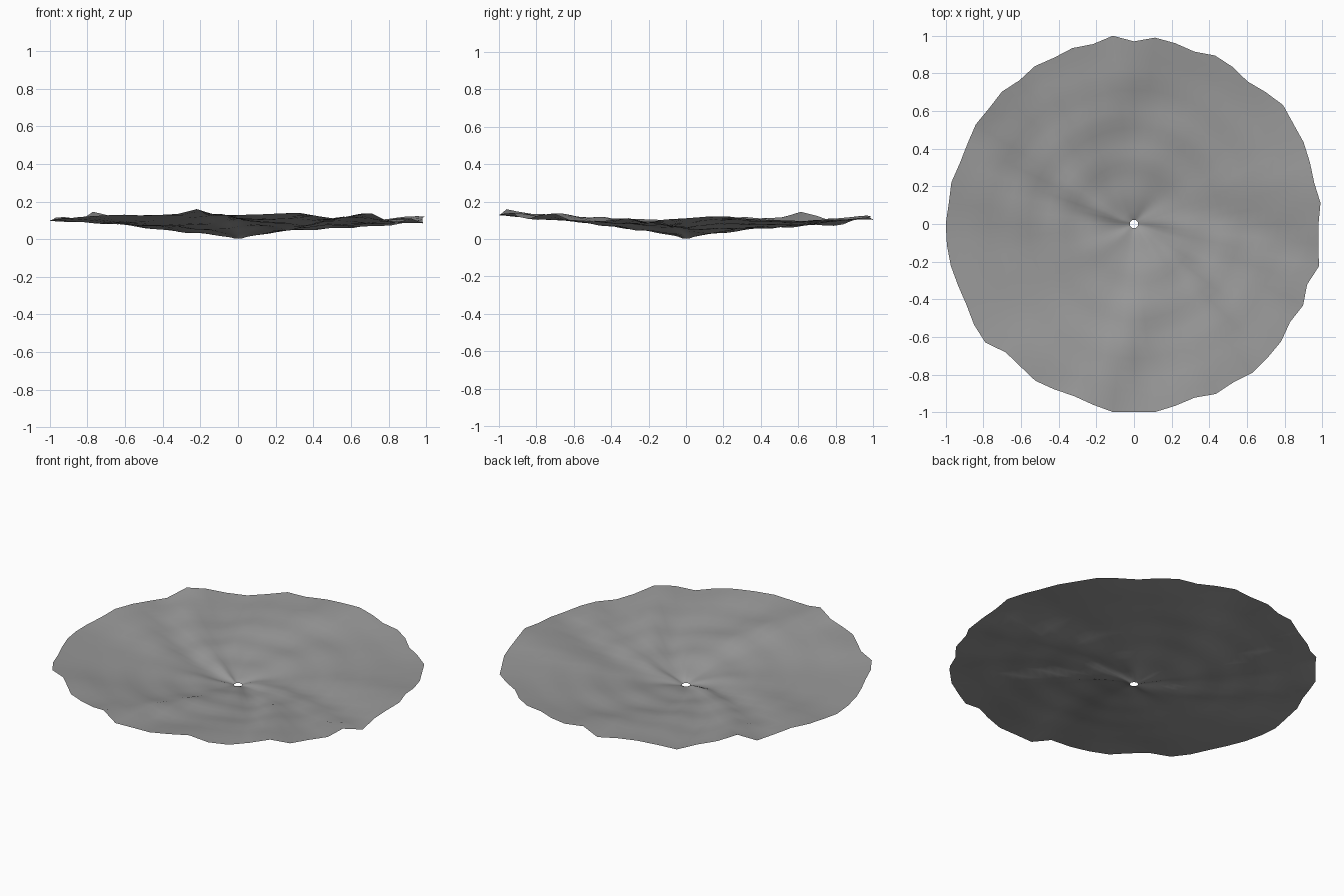
import bpy, bmesh, math

if "Cube" in bpy.data.objects:
    bpy.data.objects.remove(bpy.data.objects["Cube"])

SEG, RINGS, HOLE = 56, 22, 0.022

# ragged rim: thousandths added to a 0.95 radius, one per segment, anticlockwise from +x
RAG = [30, 47, 32, 40, 50, 50, 63, 40, 18, 35, 43, 20, 35, 46,
       20, 56, 30, 40, 30, 40, 26, 43, 35, 43, 32, 30, 45, 40,
       50, 50, 48, 40, 38, 54, 60, 14, 18, 34, 25, 18, 34, 55,
       48, 55, 40, 27, 52, 43, 60, 54, 50, 29, 47, 24, 58, 35]

# rim height control points (degrees, z)
WAVE = [(0, .11), (11, .125), (20, .105), (39, .095), (61, .105), (75, .11), (90, .125),
        (97, .1), (111, .115), (121, .073), (141.4, .145), (147, .095), (163, .12),
        (178, .095), (193, .105), (205, .11), (218, .12), (229, .13), (239, .125),
        (250, .13), (257.5, .16), (263.5, .125), (276, .13), (289, .14), (294, .125),
        (301, .103), (314, .142), (321, .1), (333, .088), (338, .12), (348, .08), (355, .11), (360, .11)]


def rim_z(deg):
    deg %= 360
    for (a, za), (b, zb) in zip(WAVE, WAVE[1:]):
        if a <= deg <= b:
            return za + (zb - za) * (deg - a) / (b - a)


def soft_rim(deg, width):
    # rim height averaged over a window, so that folds broaden inward
    return sum(rim_z(deg + width * k / 4) for k in range(-4, 5)) / 9


def height(t, deg):
    # shallow dish with folds that swirl toward the central hole
    mean = 0.109 * t ** 0.65
    fold = soft_rim(deg - 25 * (1 - t), 10 * (1 - t)) - 0.112
    swirl = 0.010 * math.sin(math.radians(5 * (deg - 70 * (1 - t)))) * math.sin(math.pi * t ** 0.7)
    # short ripples that break the folds up along their length
    a = math.radians(deg)
    ripple = 0.007 * math.sin(19 * t + 3 * a) * math.cos(4 * a - 9 * t) * math.sin(math.pi * t ** 0.8)
    return max(0.002, 0.004 + mean + fold * t ** 0.6 + swirl + ripple)


# rippled disc
bm = bmesh.new()
rings = []
for i in range(RINGS + 1):
    t = (i / RINGS) ** 1.3
    ring = []
    for j in range(SEG):
        a = math.tau * j / SEG
        rim = 0.95 + RAG[j] / 1000
        r = HOLE + (0.988 + (rim - 0.988) * t ** 4 - HOLE) * t
        ring.append(bm.verts.new((r * math.cos(a), r * math.sin(a), height(t, math.degrees(a)))))
    rings.append(ring)
for inner, outer in zip(rings, rings[1:]):
    for j in range(SEG):
        k = (j + 1) % SEG
        bm.faces.new((inner[j], outer[j], outer[k], inner[k])).smooth = True
mesh = bpy.data.meshes.new("rippled_disc")
bm.to_mesh(mesh)
bm.free()

# dark grey surface
grey = bpy.data.materials.new("dark_grey")
grey.diffuse_color = (0.32, 0.32, 0.32, 1)
grey.use_nodes = True
grey.node_tree.nodes["Principled BSDF"].inputs["Base Color"].default_value = grey.diffuse_color
mesh.materials.append(grey)
bpy.context.collection.objects.link(bpy.data.objects.new("rippled_disc", mesh))
